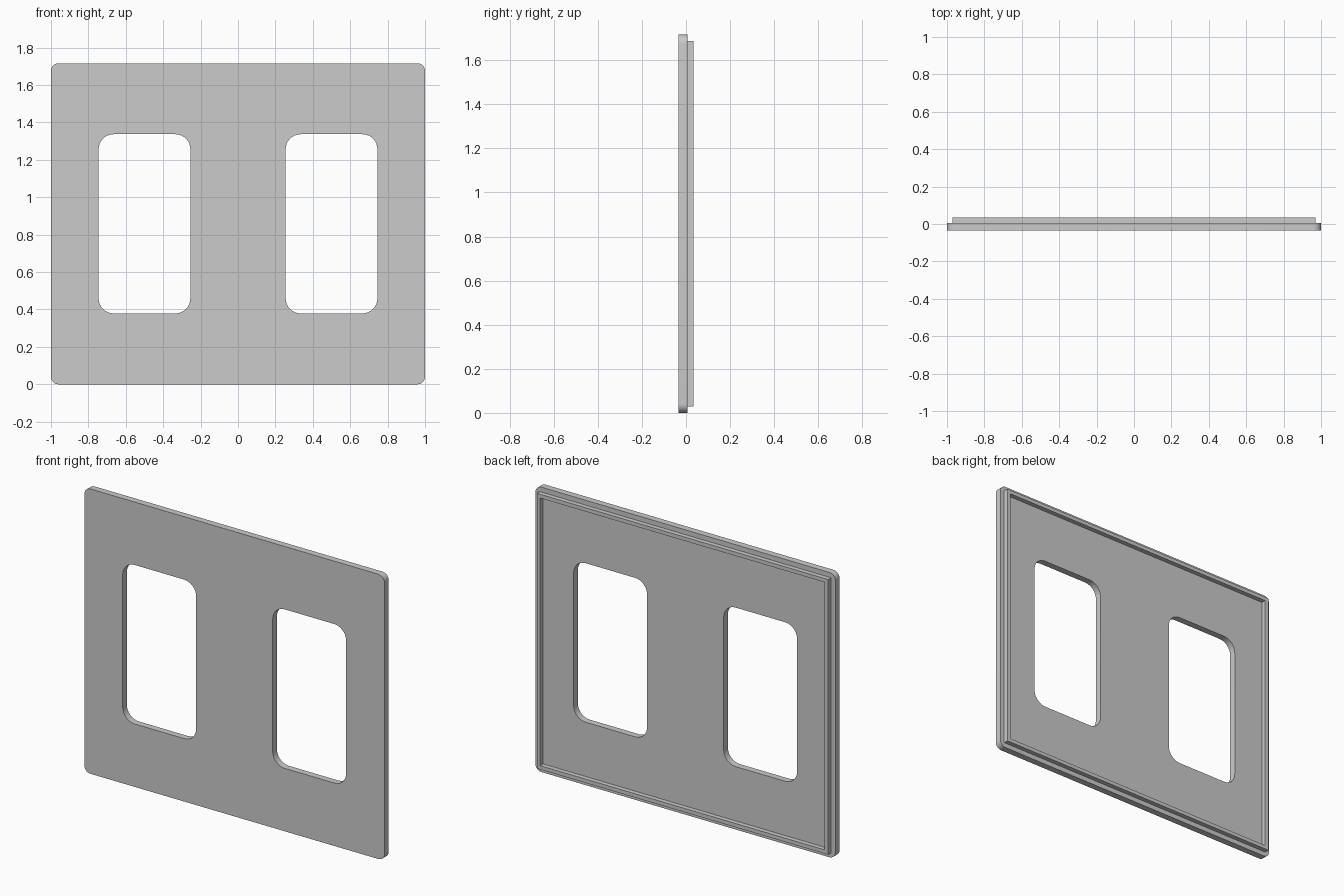
import bpy, bmesh, math

if "Cube" in bpy.data.objects:
    bpy.data.objects.remove(bpy.data.objects["Cube"])

MID_Z = 0.858                       # plate is 1.716 tall
FRONT, STEP, BACK = -0.034, 0.006, 0.034


def rounded_rect(cx, cz, hw, hh, r=0.0, seg=8):
    """Points of a rectangle in the XZ plane, with optional round corners."""
    pts = []
    for i, (sx, sz) in enumerate([(1, 1), (-1, 1), (-1, -1), (1, -1)]):
        x, z = cx + sx * (hw - r), cz + sz * (hh - r)
        if r == 0:
            pts.append((x, z))
            continue
        for k in range(seg + 1):
            a = math.pi / 2 * (i + k / seg)
            pts.append((x + r * math.cos(a), z + r * math.sin(a)))
    return pts


def slab(name, loops, y0, y1):
    """Fill an outline with holes and extrude it from y0 to y1."""
    bm = bmesh.new()
    edges = []
    for pts in loops:
        vs = [bm.verts.new((x, y0, z)) for x, z in pts]
        edges += [bm.edges.new((vs[i - 1], vs[i])) for i in range(len(vs))]
    bmesh.ops.triangle_fill(bm, edges=edges, use_beauty=True, use_dissolve=False)
    ext = bmesh.ops.extrude_face_region(bm, geom=bm.faces[:], use_keep_orig=True)
    moved = [g for g in ext["geom"] if isinstance(g, bmesh.types.BMVert)]
    bmesh.ops.translate(bm, verts=moved, vec=(0, y1 - y0, 0))
    bmesh.ops.recalc_face_normals(bm, faces=bm.faces[:])
    me = bpy.data.meshes.new(name)
    bm.to_mesh(me)
    bm.free()
    ob = bpy.data.objects.new(name, me)
    bpy.context.collection.objects.link(ob)
    bpy.context.view_layer.objects.active = ob
    ob.select_set(True)
    bpy.ops.object.shade_smooth_by_angle(angle=math.radians(30))
    ob.select_set(False)
    return ob


# Face plate with two rounded openings
openings = [rounded_rect(s * 0.5, MID_Z, 0.245, 0.479, 0.08) for s in (-1, 1)]
slab("face_plate", [rounded_rect(0, MID_Z, 1.0, MID_Z, 0.04)] + openings, FRONT, STEP)

# Raised square-cornered lip around the back
slab("back_lip", [rounded_rect(0, MID_Z, 0.971, MID_Z - 0.029),
                  rounded_rect(0, MID_Z, 0.948, MID_Z - 0.052)], STEP, BACK)
